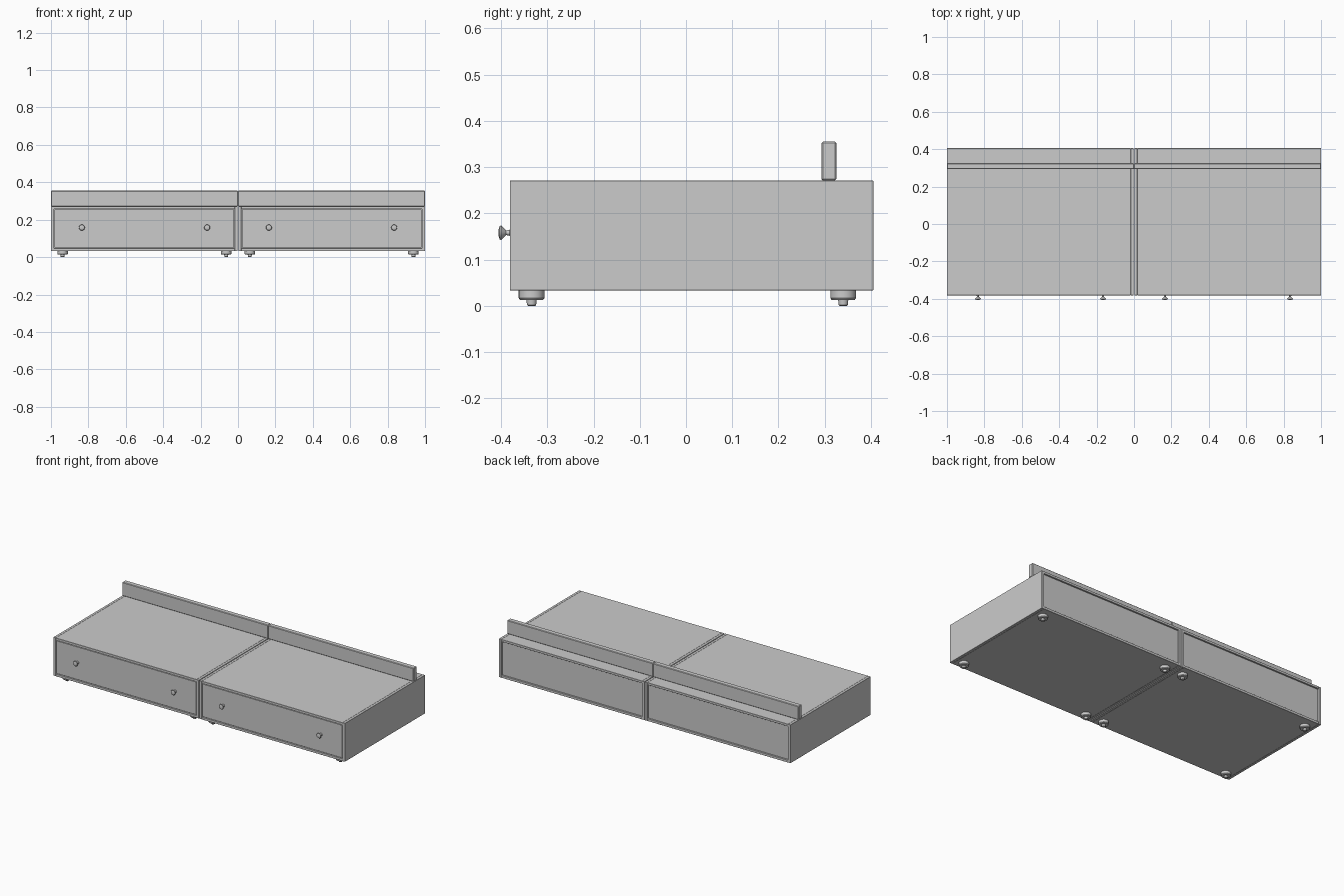
import bpy, bmesh, math
from mathutils import Matrix

if "Cube" in bpy.data.objects:
    bpy.data.objects.remove(bpy.data.objects["Cube"])

grey = bpy.data.materials.new("plain_grey")
grey.diffuse_color = (0.6, 0.6, 0.6, 1)
grey.use_nodes = True
grey.node_tree.nodes["Principled BSDF"].inputs["Base Color"].default_value = grey.diffuse_color


def finish(name, bm, bevel=0.0):
    bmesh.ops.recalc_face_normals(bm, faces=bm.faces)
    if bevel:
        bmesh.ops.bevel(bm, geom=list(bm.edges), offset=bevel, segments=1, affect='EDGES')
    me = bpy.data.meshes.new(name)
    bm.to_mesh(me)
    bm.free()
    me.materials.append(grey)
    ob = bpy.data.objects.new(name, me)
    bpy.context.collection.objects.link(ob)
    return ob


def box(name, x, y, z, bevel=0.0008):
    bm = bmesh.new()
    x, y, z = sorted(x), sorted(y), sorted(z)
    bmesh.ops.create_cube(bm, size=1)
    for v in bm.verts:
        v.co = [(r[0] + r[1]) / 2 + c * (r[1] - r[0]) for r, c in zip((x, y, z), v.co)]
    return finish(name, bm, bevel)


def lathe(name, profile, matrix, sides=24):
    # profile of (radius, height) spun around local z
    bm = bmesh.new()
    rings = []
    for r, h in profile:
        rings.append([bm.verts.new((r * math.cos(2 * math.pi * i / sides),
                                    r * math.sin(2 * math.pi * i / sides), h))
                      for i in range(sides)])
    for a, b in zip(rings, rings[1:]):
        for i in range(sides):
            j = (i + 1) % sides
            bm.faces.new((a[i], a[j], b[j], b[i]))
    bm.faces.new(rings[0])
    bm.faces.new(rings[-1])
    bm.transform(matrix)
    ob = finish(name, bm)
    bpy.ops.object.select_all(action='DESELECT')
    ob.select_set(True)
    bpy.context.view_layer.objects.active = ob
    bpy.ops.object.shade_smooth_by_angle(angle=math.radians(35))


FRONT, BACK = -0.381, 0.405
LOW, HIGH = 0.033, 0.271
OUT, INN, T = 1.0, 0.002, 0.016
foot_profile = [(0.008, 0), (0.010, 0.002), (0.011, 0.013), (0.025, 0.013),
                (0.028, 0.017), (0.028, LOW)]
knob_profile = [(0.009, 0), (0.006, 0.003), (0.005, 0.010), (0.013, 0.018),
                (0.016, 0.021), (0.014, 0.024), (0.008, 0.026)]

for s, side in ((-1, "left"), (1, "right")):
    def part(name, x0, x1, y, z, bevel=0.0008):
        box(side + "_" + name, (s * x0, s * x1), y, z, bevel)

    # cabinet carcass
    part("outer_panel", OUT - T, OUT, (FRONT, BACK), (LOW, HIGH))
    part("inner_panel", INN, INN + T, (FRONT, BACK), (LOW, HIGH))
    part("top", INN + T, OUT - T, (FRONT, BACK), (HIGH - 0.014, HIGH))
    part("bottom", INN + T, OUT - T, (FRONT, BACK), (LOW, LOW + 0.015))
    part("back_panel", INN + T, OUT - T, (BACK - 0.018, BACK - 0.010),
         (LOW + 0.015, HIGH - 0.014), 0)
    # drawer front, and rail along the top
    part("drawer_front", INN + T + 0.003, OUT - T - 0.003, (FRONT + 0.002, FRONT + 0.018),
         (LOW + 0.018, HIGH - 0.017))
    part("top_rail", 0.0005, OUT, (0.293, 0.325), (HIGH, 0.355), 0.003)
    # knobs
    for x in (0.165, 0.835):
        lathe(side + "_knob", knob_profile,
              Matrix.Translation((s * x, FRONT + 0.002, 0.158)) @ Matrix.Rotation(math.pi / 2, 4, 'X'))
    # feet
    for x in (0.063, 0.938):
        for y in (-0.334, 0.340):
            lathe(side + "_foot", foot_profile, Matrix.Translation((s * x, y, 0)))
